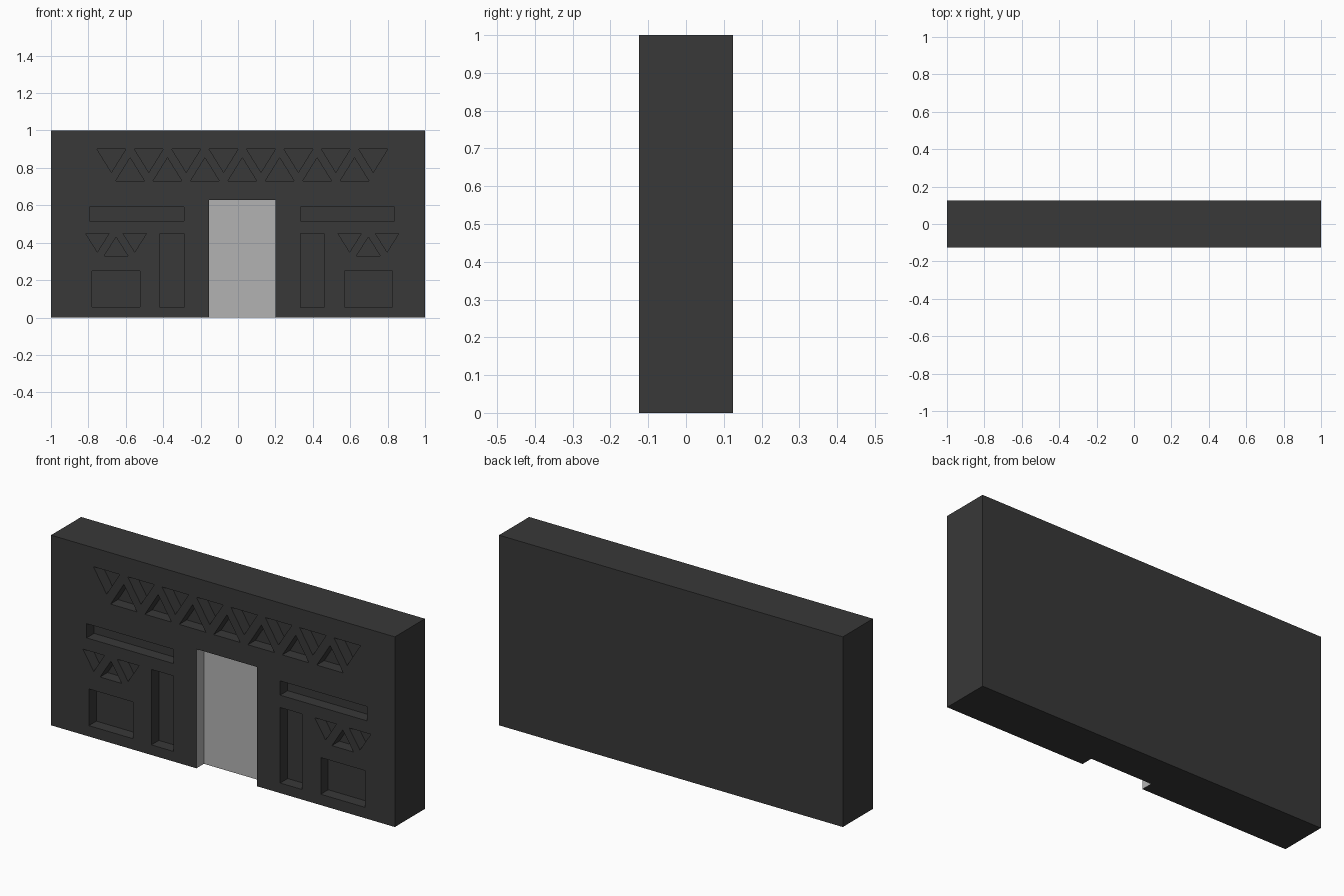
import bpy, bmesh

if "Cube" in bpy.data.objects:
    bpy.data.objects.remove(bpy.data.objects["Cube"])

FRONT, DEPTH, AXIS = -0.125, 0.062, 0.0225   # front plane, recess depth, facade symmetry line


def material(name, v):
    m = bpy.data.materials.new(name)
    m.diffuse_color = (v, v, v, 1)
    m.use_nodes = True
    m.node_tree.nodes["Principled BSDF"].inputs["Base Color"].default_value = m.diffuse_color
    return m


def make_object(name, bm):
    bmesh.ops.recalc_face_normals(bm, faces=bm.faces)
    me = bpy.data.meshes.new(name)
    bm.to_mesh(me)
    bm.free()
    ob = bpy.data.objects.new(name, me)
    bpy.context.collection.objects.link(ob)
    return ob


def prism(bm, pts, y0, y1):
    face = bm.faces.new([bm.verts.new((x, y0, z)) for x, z in pts])
    out = bmesh.ops.extrude_face_region(bm, geom=[face], use_keep_orig=True)
    for v in out["geom"]:
        if isinstance(v, bmesh.types.BMVert):
            v.co.y = y1


def rect(x0, x1, z0, z1):
    return [(x0, z0), (x1, z0), (x1, z1), (x0, z1)]


def tri(cx, half, base, tip):
    return [(cx - half, base), (cx + half, base), (cx, tip)]


# Recess outlines: frieze of alternating triangles
shapes = [tri(-0.677 + 0.2 * i, 0.077, 0.90, 0.776) for i in range(8)]
shapes += [tri(-0.577 + 0.2 * i, 0.077, 0.73, 0.854) for i in range(7)]

# Side decoration, mirrored about the doorway
side = [rect(-0.793, -0.288, 0.515, 0.59),
        rect(-0.416, -0.288, 0.053, 0.45),
        rect(-0.780, -0.524, 0.057, 0.25),
        tri(-0.752, 0.063, 0.45, 0.35),
        tri(-0.552, 0.063, 0.45, 0.35),
        tri(-0.652, 0.063, 0.33, 0.43)]
shapes += side + [[(2 * AXIS - x, z) for x, z in s] for s in side]

# Doorway
door = rect(AXIS - 0.177, AXIS + 0.177, -0.1, 0.627)
shapes.append(door)

# Wall slab
bm = bmesh.new()
prism(bm, rect(-1, 1, 0, 1), FRONT, 0.125)
wall = make_object("wall", bm)
wall.data.materials.append(material("dark_stone", 0.04))
wall.data.materials.append(material("door_grey", 0.45))

# Cut all recesses
bm = bmesh.new()
for s in shapes:
    prism(bm, s, FRONT - 0.1, FRONT + DEPTH)
cutter = make_object("recess_cutter", bm)
cutter.hide_render = True
mod = wall.modifiers.new("recesses", "BOOLEAN")
mod.operation, mod.solver, mod.object = "DIFFERENCE", "EXACT", cutter
bpy.context.view_layer.objects.active = wall
bpy.ops.object.modifier_apply(modifier=mod.name)
bpy.data.objects.remove(cutter)

# Light finish on the faces inside the doorway
for p in wall.data.polygons:
    c = p.center
    inside = abs(c.x - AXIS) < 0.178 and c.z < 0.628 and FRONT + 0.01 < c.y < FRONT + DEPTH + 0.001
    p.material_index = 1 if inside and all(
        abs(wall.data.vertices[v].co.x - AXIS) < 0.178 for v in p.vertices) else 0
